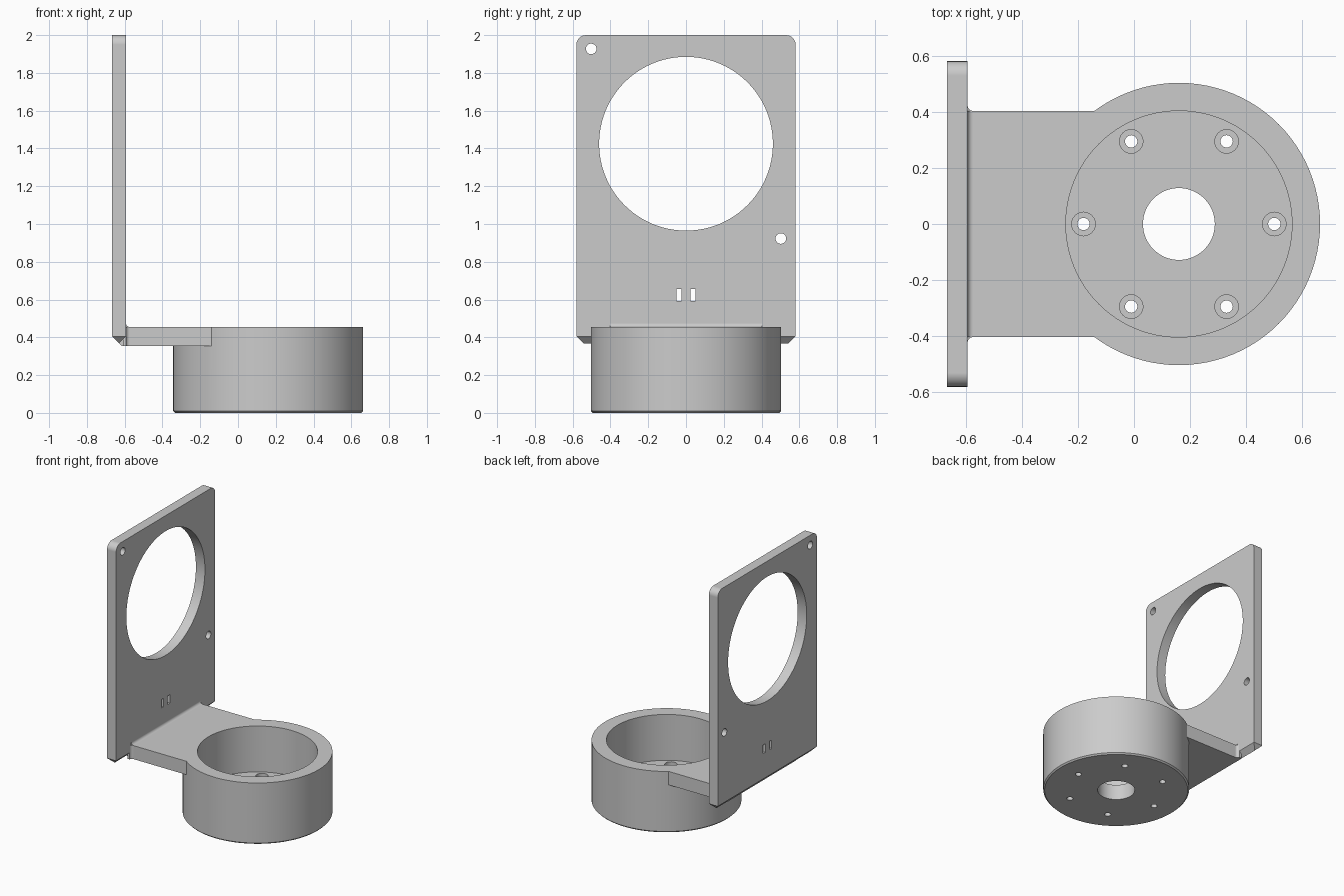
import bpy, bmesh
from math import sin, cos, pi, radians
from mathutils import Vector, Matrix

if "Cube" in bpy.data.objects:
    bpy.data.objects.remove(bpy.data.objects["Cube"], do_unlink=True)

# Main dimensions
CUP_X, CUP_R, BORE_R = 0.16, 0.503, 0.403
TOP, ARM_LOW, FLOOR = 0.455, 0.355, 0.115
BACK, FACE = -0.667, -0.593
HALF_W, RIDGE_X = 0.58, -0.63
PLATE_LOW, RING_Z = 0.405, 1.425
FILLET = 0.02

grey = bpy.data.materials.new("plain grey")
grey.use_nodes = True
colour = (0.6, 0.6, 0.6, 1)
grey.diffuse_color = colour
grey.node_tree.nodes["Principled BSDF"].inputs["Base Color"].default_value = colour


def finish(bm, name):
    bmesh.ops.recalc_face_normals(bm, faces=bm.faces)
    mesh = bpy.data.meshes.new(name)
    bm.to_mesh(mesh)
    bm.free()
    mesh.materials.append(grey)
    ob = bpy.data.objects.new(name, mesh)
    bpy.context.scene.collection.objects.link(ob)
    return ob


def lathe(name, profile, place, sides):
    """Closed turned solid from (radius, height) pairs."""
    bm = bmesh.new()
    rings = [[bm.verts.new(place @ Vector((r * cos(2 * pi * i / sides), r * sin(2 * pi * i / sides), h)))
              for i in range(sides)] for r, h in profile]
    for a, b in zip(rings, rings[1:]):
        for i in range(sides):
            j = (i + 1) % sides
            bm.faces.new((a[i], a[j], b[j], b[i]))
    bm.faces.new(rings[0])
    bm.faces.new(rings[-1])
    return finish(bm, name)


def prism(name, points, offset):
    """Flat outline extruded along offset."""
    bm = bmesh.new()
    face = bm.faces.new([bm.verts.new(p) for p in points])
    out = bmesh.ops.extrude_face_region(bm, geom=[face], use_keep_orig=True)
    verts = [g for g in out["geom"] if isinstance(g, bmesh.types.BMVert)]
    bmesh.ops.translate(bm, vec=offset, verts=verts)
    return finish(bm, name)


def combine(target, tool, operation):
    mod = target.modifiers.new(tool.name, "BOOLEAN")
    mod.object, mod.operation, mod.solver = tool, operation, "EXACT"
    bpy.context.view_layer.update()
    graph = bpy.context.evaluated_depsgraph_get()
    mesh = bpy.data.meshes.new_from_object(target.evaluated_get(graph))
    target.modifiers.clear()
    target.data = mesh
    bpy.data.objects.remove(tool, do_unlink=True)


def arc(cx, cy, r, start, end, steps=6):
    angles = [radians(start + (end - start) * i / steps) for i in range(steps + 1)]
    return [(cx + r * cos(a), cy + r * sin(a)) for a in angles]


# Upright plate: rounded top corners, pointed lower edge
R = 0.05
outline = [(-HALF_W, PLATE_LOW), (HALF_W, PLATE_LOW)]
outline += arc(HALF_W - R, 2 - R, R, 0, 90) + arc(R - HALF_W, 2 - R, R, 90, 180)
bm = bmesh.new()
for x in (BACK, FACE):
    for y, z in outline:
        bm.verts.new((x, y, z))
drop = RIDGE_X - BACK
for s in (-1, 1):
    bm.verts.new((RIDGE_X, s * (HALF_W - drop), PLATE_LOW - drop))
bmesh.ops.convex_hull(bm, input=bm.verts)
bmesh.ops.dissolve_limit(bm, angle_limit=0.01, verts=bm.verts, edges=bm.edges)
bracket = finish(bm, "bracket")

# Arm with a concave fillet up the plate
corner = arc(FACE + FILLET, TOP + FILLET, FILLET, 270, 180)
side = [(BACK, PLATE_LOW), (BACK + PLATE_LOW - ARM_LOW, ARM_LOW), (CUP_X, ARM_LOW), (CUP_X, TOP)]
side += corner + [(-0.65, TOP + FILLET)]
combine(bracket, prism("arm", [(x, -BORE_R, z) for x, z in side], (0, 2 * BORE_R, 0)), "UNION")

# Side fillets between arm and plate
for s in (-1, 1):
    flare = arc(FACE + FILLET, BORE_R + FILLET, FILLET, 270, 180)
    flare = [(FACE + FILLET, 0.35)] + flare + [(-0.61, BORE_R + FILLET), (-0.61, 0.35)]
    combine(bracket, prism("side_fillet", [(x, s * y, ARM_LOW) for x, y in flare],
                           (0, 0, TOP - ARM_LOW)), "UNION")

# Round cup with a small lower chamfer, then its bore and centre hole
centre = Matrix.Translation((CUP_X, 0, 0))
combine(bracket, lathe("cup", [(CUP_R - 0.01, 0), (CUP_R, 0.01), (CUP_R, TOP)], centre, 96), "UNION")
combine(bracket, lathe("bore", [(BORE_R, FLOOR), (BORE_R, 0.7)], centre, 96), "DIFFERENCE")
combine(bracket, lathe("centre_hole", [(0.128, -0.1), (0.128, 0.2)], centre, 64), "DIFFERENCE")

# Six counterbored screw holes in the cup floor, six plain ones round the plate opening
sideways = Matrix.Rotation(pi / 2, 4, "Y")
for i in range(6):
    a = i * pi / 3
    spot = Matrix.Translation((CUP_X + 0.34 * cos(a), 0.34 * sin(a), 0))
    combine(bracket, lathe("screw_hole", [(0.022, -0.1), (0.022, 0.065), (0.042, 0.065), (0.042, 0.2)],
                           spot, 24), "DIFFERENCE")
    spot = Matrix.Translation((RIDGE_X, 0.502 * sin(a + pi / 2), RING_Z + 0.502 * cos(a + pi / 2 + pi / 2)))
    combine(bracket, lathe("plate_hole", [(0.028, -0.1), (0.028, 0.1)], spot @ sideways, 24), "DIFFERENCE")

# Large plate opening and the two slots
spot = Matrix.Translation((RIDGE_X, 0, RING_Z))
combine(bracket, lathe("opening", [(0.46, -0.1), (0.46, 0.1)], spot @ sideways, 96), "DIFFERENCE")
for y in (-0.037, 0.037):
    slot = [(-0.7, y + dy, z) for dy, z in ((-0.014, 0.592), (0.014, 0.592), (0.014, 0.655), (-0.014, 0.655))]
    combine(bracket, prism("slot", slot, (0.2, 0, 0)), "DIFFERENCE")

# Smooth curved walls, flat faces kept flat
bpy.ops.object.select_all(action="DESELECT")
bracket.select_set(True)
bpy.context.view_layer.objects.active = bracket
bpy.ops.object.shade_smooth_by_angle(angle=radians(25))
weights = bracket.modifiers.new("even_normals", "WEIGHTED_NORMAL")
weights.keep_sharp = True
